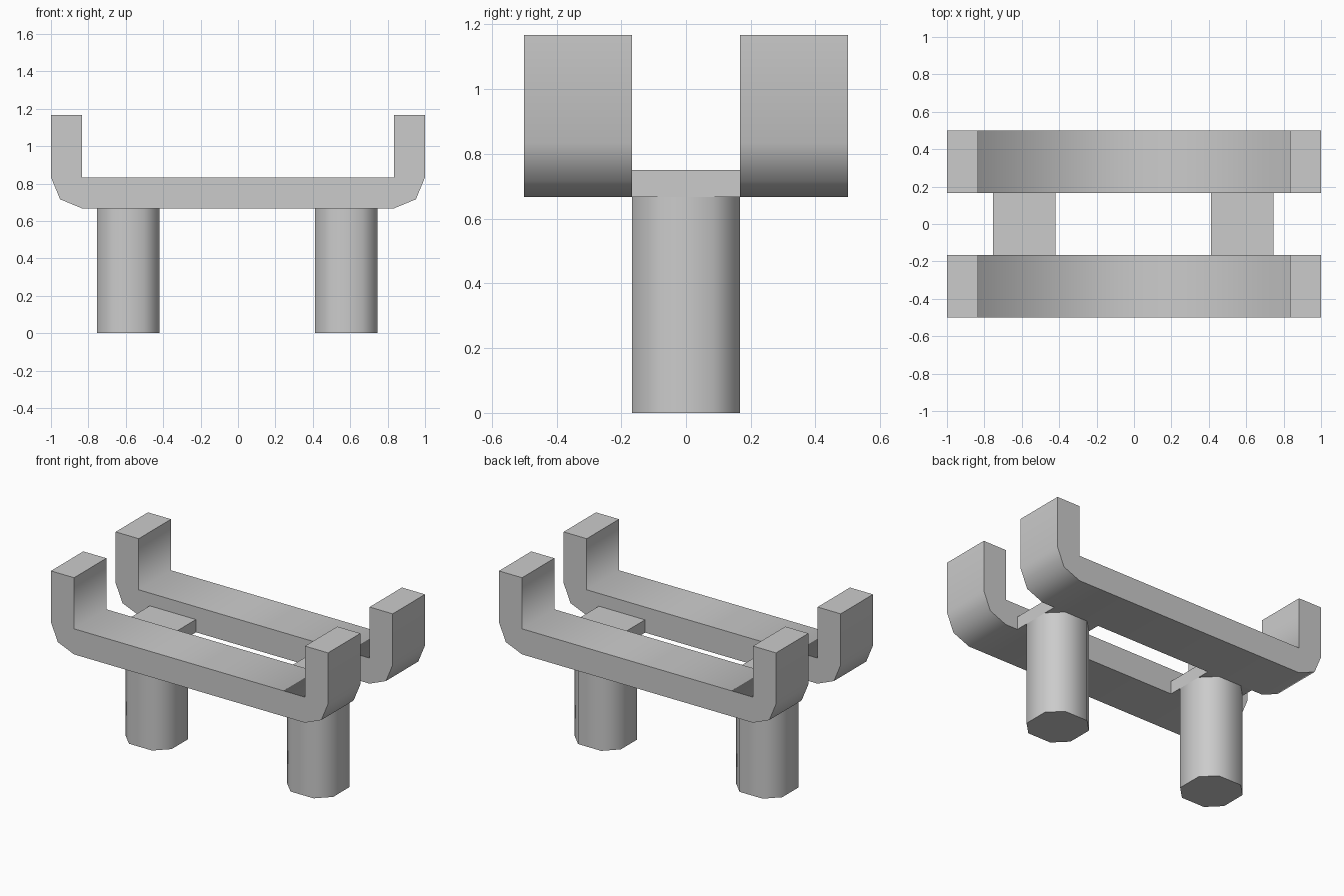
import bpy, bmesh, math
from mathutils import Vector

if "Cube" in bpy.data.objects:
    bpy.data.objects.remove(bpy.data.objects["Cube"])


def prism(name, points, sweep):
    """Extrude a planar outline; convex corners over 50 degrees stay sharp."""
    bm = bmesh.new()
    face = bm.faces.new([bm.verts.new(p) for p in points])
    new = bmesh.ops.extrude_face_region(bm, geom=[face], use_keep_orig=True)["geom"]
    bmesh.ops.translate(bm, verts=[g for g in new if isinstance(g, bmesh.types.BMVert)],
                        vec=Vector(sweep))
    bmesh.ops.recalc_face_normals(bm, faces=bm.faces[:])
    for f in bm.faces:
        f.smooth = True
    for e in bm.edges:
        e.smooth = e.calc_face_angle_signed(0) < math.radians(50)
    mesh = bpy.data.meshes.new(name)
    bm.to_mesh(mesh)
    bm.free()
    obj = bpy.data.objects.new(name, mesh)
    bpy.context.collection.objects.link(obj)
    return obj


T = 1 / 6       # rail thickness, and half the width of a leg
BASE = 4 * T    # height of the leg tops

# Half outline of a rail with upturned end and rounded outer corner
d = T * math.sqrt(0.5)
half = [(5 * T, BASE), (5 * T + d, 5 * T - d), (1, 5 * T),
        (1, 7 * T), (5 * T, 7 * T), (5 * T, 5 * T)]
outline = half + [(-x, z) for x, z in reversed(half)]

# Front and back rails
for name, y in (("front_rail", -0.5), ("back_rail", T)):
    prism(name, [(x, y, z) for x, z in outline], (0, 2 * T, 0))

# Octagonal legs, each with a flat cross block between the rails
c = T / 2
octagon = [(T, -c), (T, c), (c, T), (-c, T), (-T, c), (-T, -c), (-c, -T), (c, -T)]
square = [(T, -T), (T, T), (-T, T), (-T, -T)]
for side, cx in (("left", -0.587), ("right", 0.579)):
    prism(side + "_leg", [(cx + x, y, 0) for x, y in octagon], (0, 0, BASE))
    prism(side + "_cross_block", [(cx + x, y, BASE) for x, y in square], (0, 0, T / 2))
